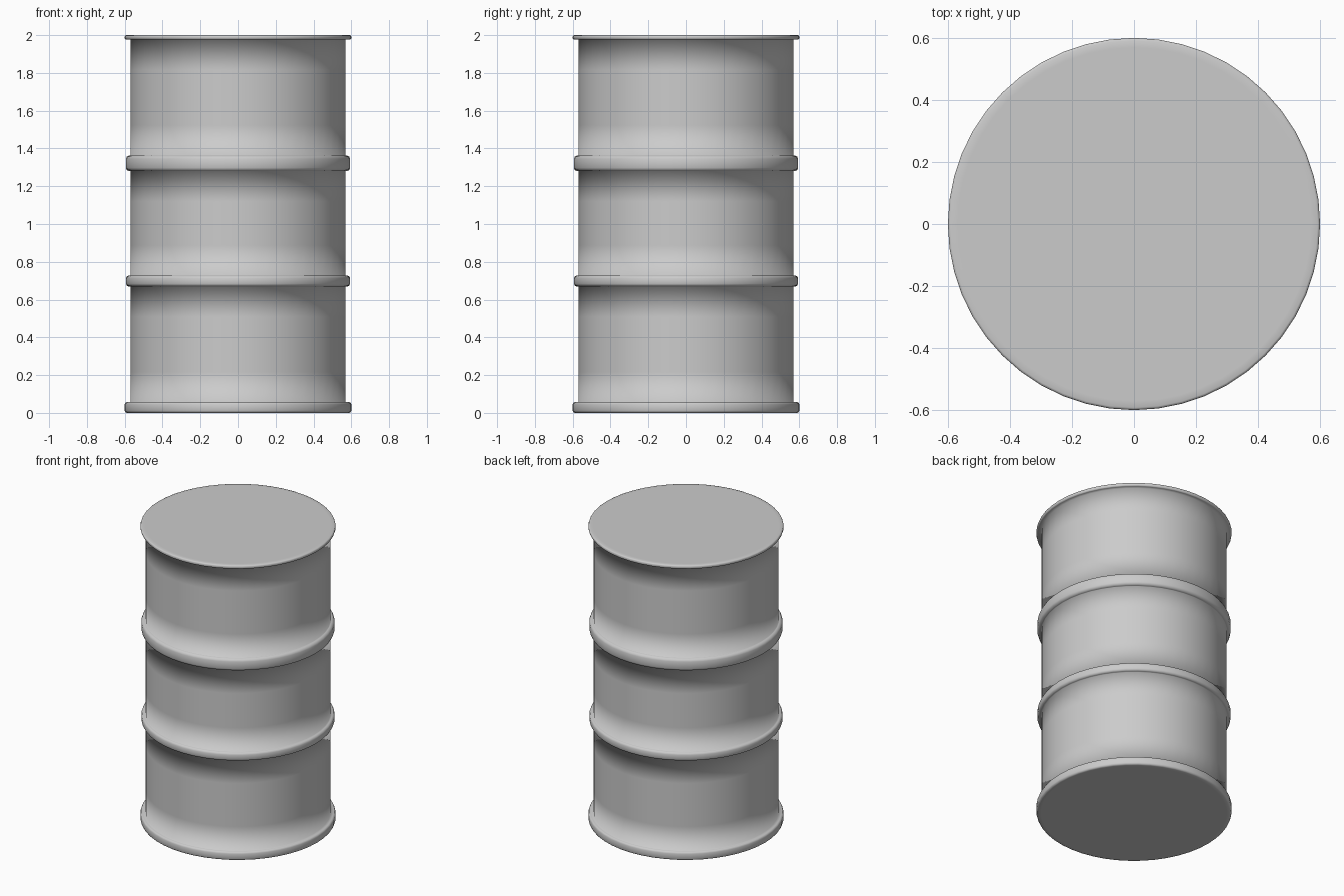
import bpy, bmesh, math

if "Cube" in bpy.data.objects:
    bpy.data.objects.remove(bpy.data.objects["Cube"])

SIDES = 48
BODY = 0.57


def band(z0, z1, r, bevel):
    """Profile points of a rounded band standing proud of the body."""
    return [(BODY, z0), (r - bevel, z0), (r - bevel * 0.3, z0 + bevel * 0.3),
            (r, z0 + bevel), (r, z1 - bevel),
            (r - bevel * 0.3, z1 - bevel * 0.3), (r - bevel, z1), (BODY, z1)]


def lathe(name, profile):
    bm = bmesh.new()
    rings = []
    for r, z in profile:
        rings.append([bm.verts.new((r * math.cos(2 * math.pi * i / SIDES),
                                    r * math.sin(2 * math.pi * i / SIDES), z))
                      for i in range(SIDES)])
    for a, b in zip(rings, rings[1:]):
        for i in range(SIDES):
            j = (i + 1) % SIDES
            bm.faces.new((a[i], a[j], b[j], b[i]))
    # flat closed ends
    bm.faces.new(rings[0][::-1])
    bm.faces.new(rings[-1])
    for f in bm.faces:
        f.smooth = True
    mesh = bpy.data.meshes.new(name)
    bm.to_mesh(mesh)
    bm.free()
    obj = bpy.data.objects.new(name, mesh)
    bpy.context.collection.objects.link(obj)
    return obj


# bottom rim, two hoops and lid rim, joined by straight walls with support loops
bands = [band(0.0, 0.057, 0.60, 0.012), band(0.67, 0.727, 0.594, 0.014),
         band(1.28, 1.363, 0.594, 0.018), band(1.976, 2.0, 0.60, 0.008)]
profile = []
for k, pts in enumerate(bands):
    if k:
        low, high = profile[-1][1], pts[0][1]
        profile += [(BODY, low + 0.16), (BODY, high - 0.16)]
    profile += pts
lathe("drum", profile)
